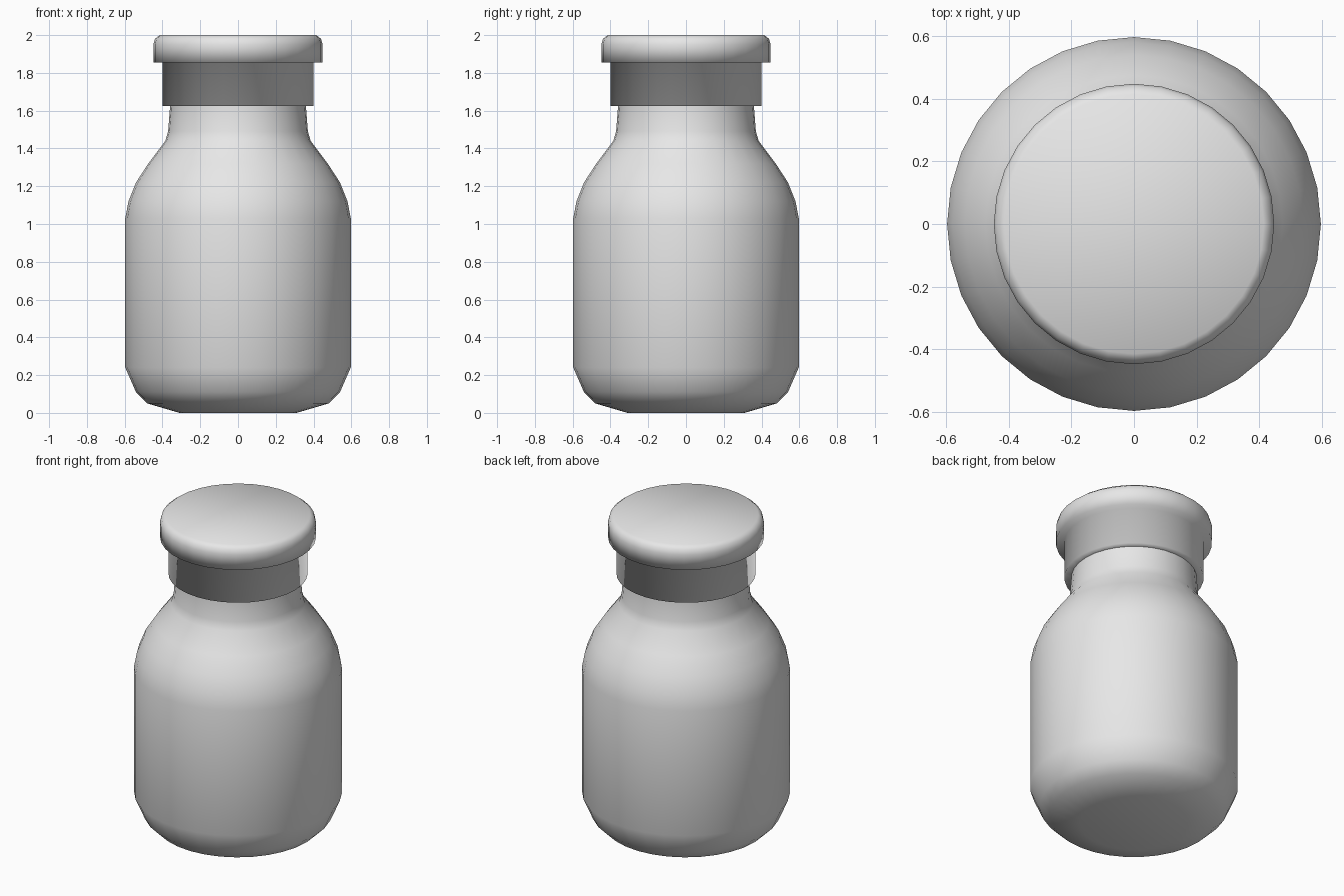
import bpy, bmesh, math

SEGMENTS = 32

cube = bpy.data.objects.get("Cube")
if cube:
    bpy.data.objects.remove(cube, do_unlink=True)

grey = bpy.data.materials.new("plain_grey")
grey.use_nodes = True
grey.diffuse_color = (0.8, 0.8, 0.8, 1)
grey.node_tree.nodes["Principled BSDF"].inputs["Base Color"].default_value = grey.diffuse_color


def lathe(name, profile):
    """Turn a bottom-to-top list of (radius, height) into a closed smooth solid."""
    bm = bmesh.new()
    rings = []
    for radius, height in profile:
        ring = []
        for i in range(SEGMENTS):
            a = math.tau * i / SEGMENTS
            ring.append(bm.verts.new((radius * math.cos(a), radius * math.sin(a), height)))
        rings.append(ring)
    for low, high in zip(rings, rings[1:]):
        for i in range(SEGMENTS):
            j = (i + 1) % SEGMENTS
            bm.faces.new((low[i], low[j], high[j], high[i]))
    bm.faces.new(rings[0][::-1])
    bm.faces.new(rings[-1])
    for face in bm.faces:
        face.smooth = True
    mesh = bpy.data.meshes.new(name)
    bm.to_mesh(mesh)
    bm.free()
    mesh.materials.append(grey)
    obj = bpy.data.objects.new(name, mesh)
    bpy.context.collection.objects.link(obj)
    return obj


# Bottle: rounded base, straight wall, sloping shoulder and neck
lathe("bottle_body", [
    (0.31, 0.0), (0.48, 0.05), (0.54, 0.11), (0.597, 0.24),
    (0.597, 1.03), (0.58, 1.12), (0.54, 1.22), (0.475, 1.32),
    (0.385, 1.44), (0.37, 1.49), (0.36, 1.62), (0.36, 1.8),
])

# Stopper: collar around the neck and overhanging rounded lid
lathe("stopper_cap", [
    (0.34, 1.625), (0.40, 1.625), (0.40, 1.855), (0.448, 1.855),
    (0.448, 1.95), (0.44, 1.98), (0.415, 2.0),
])
